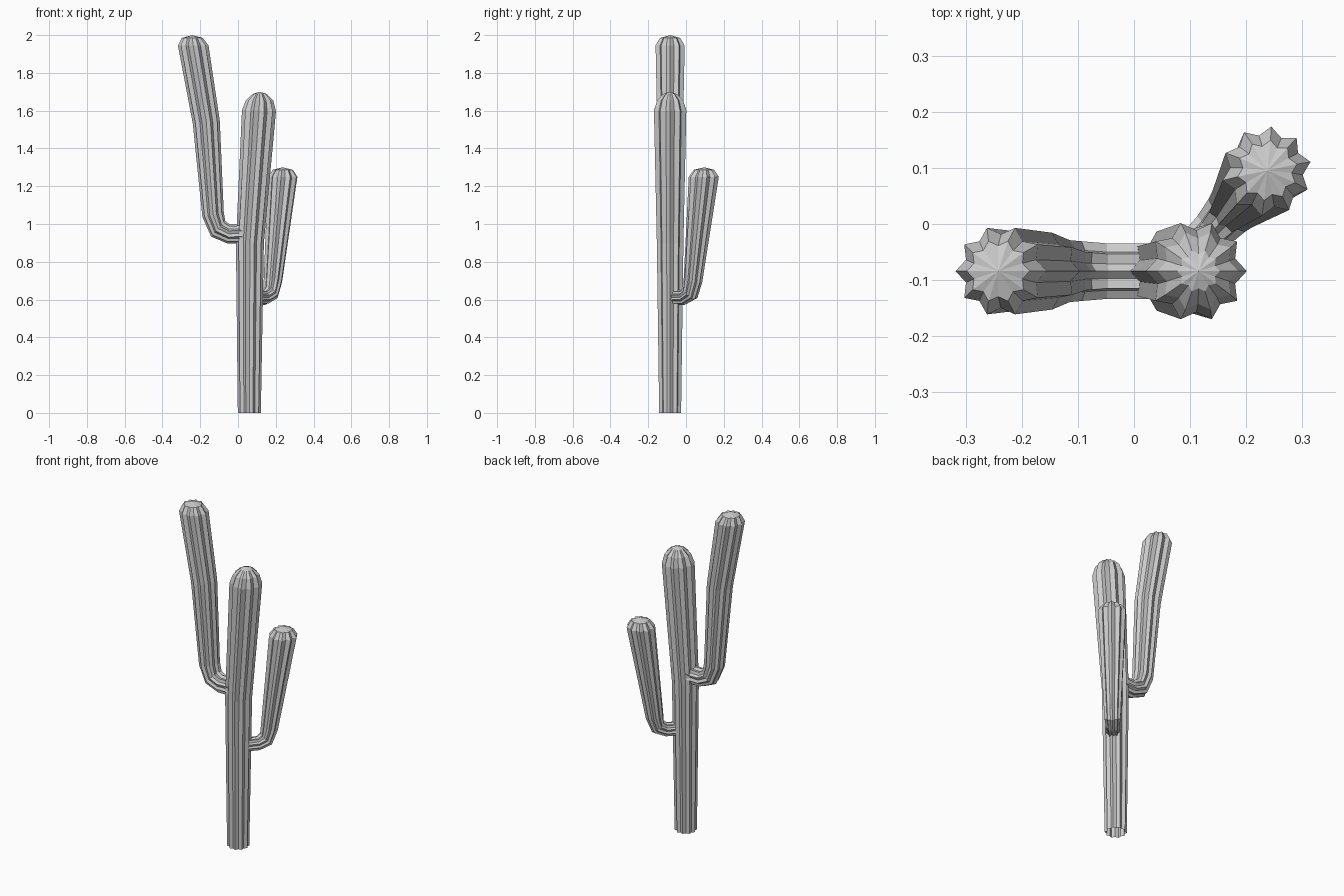
import bpy, bmesh, math
from mathutils import Vector

if "Cube" in bpy.data.objects:
    bpy.data.objects.remove(bpy.data.objects["Cube"])

RIBS = 10
VALLEY = 0.81   # valley radius relative to rib radius


def ribbed_stem(name, origin, heading, rings, tip):
    """Sweep a star section; rings are (distance, height, radius, tilt in degrees)."""
    h = math.radians(heading)
    out = Vector((math.cos(h), math.sin(h), 0))
    up = Vector((0, 0, 1))
    side = up.cross(out)
    base = Vector((origin[0], origin[1], 0))
    bm = bmesh.new()
    loops = []
    for dist, z, r, tilt in rings:
        t = math.radians(tilt)
        normal = side.cross(out * math.cos(t) + up * math.sin(t))
        loop = []
        for i in range(RIBS * 2):
            a = math.pi * i / RIBS
            rad = r if i % 2 == 0 else r * VALLEY
            loop.append(bm.verts.new(base + out * dist + up * z
                        + (normal * math.cos(a) + side * math.sin(a)) * rad))
        loops.append(loop)
    n = RIBS * 2
    for lo, hi in zip(loops, loops[1:]):
        for i in range(n):
            j = (i + 1) % n
            bm.faces.new((lo[i], lo[j], hi[j], hi[i]))
    # pointed centre of the dome
    apex = bm.verts.new(base + out * tip[0] + up * tip[1])
    for i in range(n):
        bm.faces.new((loops[-1][i], loops[-1][(i + 1) % n], apex))
    mesh = bpy.data.meshes.new(name)
    bm.to_mesh(mesh)
    bm.free()
    obj = bpy.data.objects.new(name, mesh)
    bpy.context.collection.objects.link(obj)
    return obj


# Main trunk, open underneath
ribbed_stem("trunk", (0.06, -0.084), 0, [
    (0.0, 0.0, 0.061, 90), (0.003, 0.9, 0.074, 88), (0.051, 1.6, 0.090, 88),
    (0.054, 1.655, 0.072, 90), (0.055, 1.688, 0.038, 90)], (0.055, 1.70))

# Tall left arm
ribbed_stem("left_arm", (0.06, -0.084), 180, [
    (0.0, 0.95, 0.052, 0), (0.11, 0.948, 0.052, 5), (0.165, 0.975, 0.056, 42),
    (0.192, 1.05, 0.058, 78), (0.228, 1.54, 0.072, 84), (0.297, 1.945, 0.081, 90),
    (0.302, 1.985, 0.056, 90)], (0.302, 2.0))

# Short arm behind on the right
ribbed_stem("right_arm", (0.075, -0.085), 48, [
    (0.0, 0.61, 0.038, 0), (0.10, 0.612, 0.040, 8), (0.145, 0.635, 0.046, 45),
    (0.164, 0.70, 0.050, 78), (0.241, 1.25, 0.080, 90),
    (0.243, 1.287, 0.054, 90)], (0.243, 1.30))
